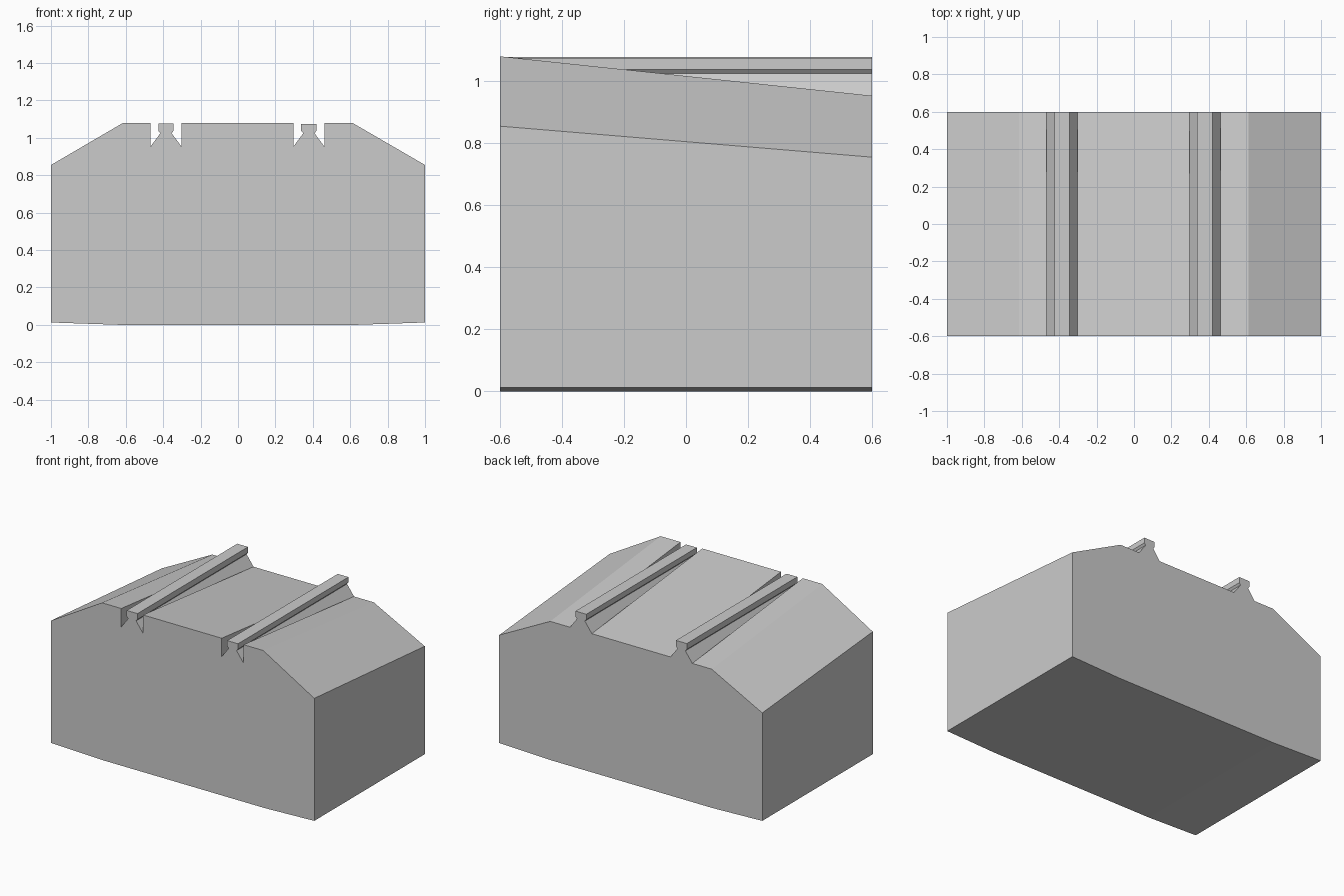
import bpy
import bmesh

if "Cube" in bpy.data.objects:
    bpy.data.objects.remove(bpy.data.objects["Cube"])

GROOVE = 0.953  # depth of the grooves, level with the low end of the deck


def rail(cx, deck, top):
    """Section through one rail and the grooves beside it, left to right."""
    half = [(-0.083, deck), (-0.083, GROOVE), (-0.030, 1.025),
            (-0.041, 1.038), (-0.041, top)]
    pts = half + [(-x, z) for x, z in reversed(half)]
    return [(cx + x, z) for x, z in pts]


def section(deck, side):
    """Whole cross-section of the block at one end."""
    return ([(-1, 0.013), (-1, side), (-0.615, deck)]
            + rail(-0.385, deck, 1.078) + rail(0.379, deck, 1.075)
            + [(0.612, deck), (1, side), (1, 0.013), (0.62, 0), (-0.62, 0)])


# Sloping block with two level rails, lofted from front to back
bm = bmesh.new()
front = [bm.verts.new((x, -0.6, z)) for x, z in section(1.08, 0.855)]
back = [bm.verts.new((x, 0.6, z)) for x, z in section(GROOVE, 0.755)]
bm.faces.new(front)
bm.faces.new(back[::-1])
n = len(front)
for i in range(n):
    j = (i + 1) % n
    bm.faces.new((front[i], back[i], back[j], front[j]))
bmesh.ops.remove_doubles(bm, verts=bm.verts[:], dist=0.0001)
bmesh.ops.recalc_face_normals(bm, faces=bm.faces[:])

mesh = bpy.data.meshes.new("railed_block")
bm.to_mesh(mesh)
bm.free()
bpy.context.collection.objects.link(bpy.data.objects.new("railed_block", mesh))
